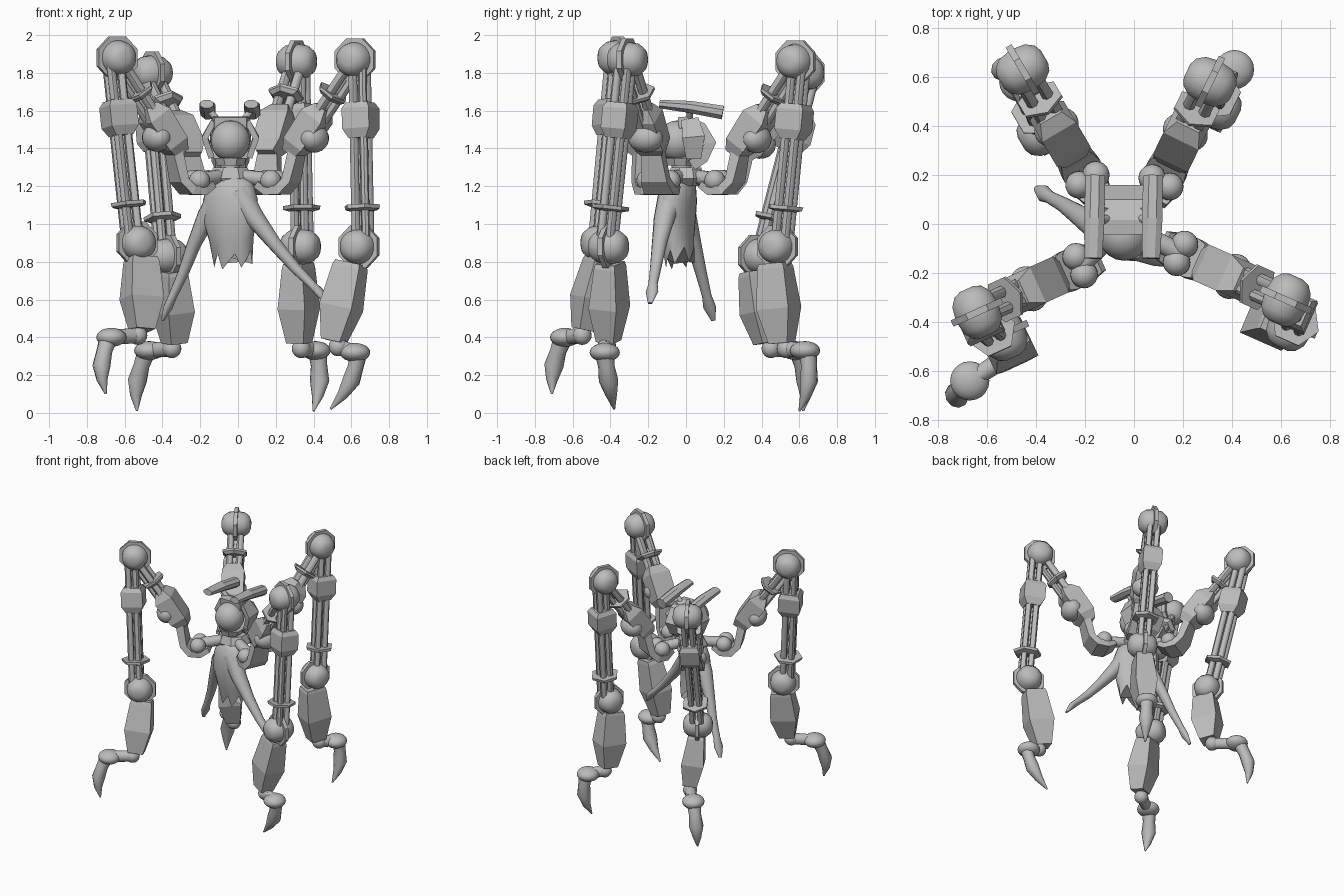
import bpy, bmesh, math
from mathutils import Vector, Matrix

if "Cube" in bpy.data.objects:
    bpy.data.objects.remove(bpy.data.objects["Cube"])

GREY = (0.5, 0.5, 0.5, 1)
grey = bpy.data.materials.new("plain grey")
grey.use_nodes = True
grey.diffuse_color = GREY
grey.node_tree.nodes["Principled BSDF"].inputs["Base Color"].default_value = GREY
UP = Vector((0, 0, 1))
X = Vector((1, 0, 0))


def finish(name, bm, smooth):
    bmesh.ops.recalc_face_normals(bm, faces=bm.faces)
    mesh = bpy.data.meshes.new(name)
    bm.to_mesh(mesh)
    bm.free()
    mesh.materials.append(grey)
    if smooth:
        mesh.shade_smooth()
        mesh.set_sharp_from_angle(angle=math.radians(45))
    ob = bpy.data.objects.new(name, mesh)
    bpy.context.collection.objects.link(ob)
    return ob


def loft(name, stations, side, sides=12, smooth=True, jag=0):
    """Skin rings (centre, half width along side, half width across) along a path."""
    bm = bmesh.new()
    rings = []
    pts = [Vector(s[0]) for s in stations]
    grow = 1 / math.cos(math.pi / sides)
    for i, (c, u, v) in enumerate(stations):
        tangent = (pts[min(i + 1, len(pts) - 1)] - pts[max(i - 1, 0)]).normalized()
        a = (side - tangent * side.dot(tangent)).normalized()
        b = tangent.cross(a)
        ring = []
        for k in range(sides):
            ang = math.tau * (k + 0.5) / sides
            p = pts[i] + (a * math.cos(ang) * u + b * math.sin(ang) * v) * grow
            if i == len(stations) - 1:
                p.z -= jag * (k % 3)
            ring.append(bm.verts.new(p))
        rings.append(ring)
    for r, s in zip(rings, rings[1:]):
        for k in range(sides):
            j = (k + 1) % sides
            bm.faces.new((r[k], r[j], s[j], s[k]))
    bm.faces.new(rings[0])
    bm.faces.new(rings[-1])
    return finish(name, bm, smooth)


def bar(name, a, b, rings, side, sides=4, smooth=False, shift=Vector()):
    """Straight loft whose rings are (fraction from a to b, u, v)."""
    return loft(name, [(a.lerp(b, t) + shift, u, v) for t, u, v in rings], side, sides, smooth)


def ball(name, centre, r, axis=UP, half=None):
    """Sphere of radius r, stretched to the given half length on its axis."""
    bm = bmesh.new()
    rot = UP.rotation_difference(axis).to_matrix().to_4x4()
    size = Matrix.Diagonal((r, r, half or r, 1))
    bmesh.ops.create_uvsphere(bm, u_segments=20, v_segments=12, radius=1,
                              matrix=Matrix.Translation(centre) @ rot @ size)
    return finish(name, bm, True)


def joint(name, c, n, direction):
    """Barrel-shaped joint with an octagonal flange standing in the plane of the leg."""
    loft(name + "_barrel", [(c + n * d * s, r, r) for s, d, r in
                            ((-1, 0.104, 0.03), (-1, 0.092, 0.06), (-1, 0.06, 0.084), (1, 0, 0.094),
                             (1, 0.06, 0.084), (1, 0.092, 0.06), (1, 0.104, 0.03))], direction, 20)
    loft(name + "_flange", [(c - n * 0.014, 0.112, 0.112), (c + n * 0.014, 0.112, 0.112)],
         direction, 8, False)


def leg(label, hip, knee, ankle, heel, pad, tip):
    hip, knee, ankle, heel, pad, tip = map(Vector, (hip, knee, ankle, heel, pad, tip))
    out = (knee - hip)
    out.z = 0
    out.normalize()
    n = UP.cross(out)
    name = label + "_"
    # Hip: link to the hub, twin knobs and a cradle below them
    loft(name + "hip_link", [(HUB, 0.035, 0.035), (hip, 0.04, 0.04)], n)
    for s in (-1, 1):
        ball(name + "hip_knob", hip + n * s * 0.04, 0.056)
    cradle = [hip - out * 0.08 - UP * 0.02, hip - out * 0.02 - UP * 0.055,
              hip + out * 0.05 - UP * 0.05, hip + out * 0.1 + UP * 0.0, hip.lerp(knee, 0.3)]
    loft(name + "hip_cradle", [(c, u, v) for c, u, v in
                               zip(cradle, (0.06, 0.08, 0.085, 0.075, 0.05),
                                   (0.018, 0.022, 0.025, 0.025, 0.03))], n, 4, False)
    # Thigh: armoured box, side bulge, twin rods and collar
    bar(name + "thigh_armour", hip, knee,
        [(0.22, 0.05, 0.04), (0.3, 0.08, 0.062), (0.53, 0.08, 0.068), (0.61, 0.05, 0.035)], n)
    down = (knee - hip).cross(n).normalized()
    if down.z > 0:
        down = -down
    ball(name + "thigh_bulge", hip.lerp(knee, 0.4) + down * 0.055, 0.076, n, 0.095)
    for s in (-1, 1):
        bar(name + "thigh_rod", hip, knee, [(0.5, 0.024, 0.024), (0.97, 0.024, 0.024)],
            n, 8, True, n * s * 0.035)
    bar(name + "thigh_ram", hip, knee, [(0.5, 0.02, 0.02), (0.95, 0.02, 0.02)],
        n, 8, True, down * 0.05)
    bar(name + "thigh_collar", hip, knee,
        [(0.69, 0.06, 0.06), (0.715, 0.085, 0.075), (0.735, 0.085, 0.075)], n, 6)
    joint(name + "knee", knee, n, out)
    # Middle segment: rod bundle, housing and collar, set slightly outward
    outset = out * 0.025
    for u, v in ((1, 1), (-1, 1), (1, -1), (-1, -1)):
        bar(name + "middle_rod", knee, ankle, [(0.02, 0.021, 0.021), (0.95, 0.021, 0.021)],
            n, 8, True, outset + n * u * 0.028 + out * v * 0.028)
    bar(name + "middle_housing", knee, ankle, [(0.23, 0.055, 0.06), (0.26, 0.07, 0.078),
        (0.37, 0.07, 0.078), (0.42, 0.05, 0.05)], n, shift=outset)
    bar(name + "middle_collar", knee, ankle, [(0.78, 0.085, 0.09), (0.8, 0.085, 0.085),
        (0.81, 0.055, 0.055)], n, 6, shift=outset)
    joint(name + "ankle", ankle, n, out)
    # Shin armour
    bar(name + "shin_armour", ankle, heel, [(0.17, 0.055, 0.07), (0.22, 0.06, 0.078),
        (0.64, 0.08, 0.094), (1, 0.05, 0.055)], n, shift=-outset)
    # Foot: heel knob, neck, pad and hooked claw
    ball(name + "heel_knob", heel - UP * 0.03, 0.05)
    loft(name + "foot_neck", [(heel - UP * 0.03, 0.04, 0.04), (pad, 0.04, 0.035)], UP)
    ball(name + "foot_pad", pad, 0.08, UP, 0.05)
    reach = pad - heel
    reach.z = 0
    reach = reach.normalized() * 0.045
    loft(name + "claw", [(pad + reach * 0.4, 0.05, 0.045),
                         (pad.lerp(tip, 0.25) + reach * 0.8, 0.042, 0.04),
                         (pad.lerp(tip, 0.5) + reach, 0.05, 0.045),
                         (pad.lerp(tip, 0.75) + reach * 0.7, 0.03, 0.028),
                         (tip, 0.005, 0.005)], n, 10)


# Legs
HUB = Vector((-0.04, 0, 1.26))
leg("front_right", (-0.22, -0.17, 1.23), (-0.64, -0.36, 1.88), (-0.535, -0.45, 0.9),
    (-0.53, -0.55, 0.44), (-0.67, -0.64, 0.40), (-0.70, -0.71, 0.10))
leg("front_left", (0.19, -0.12, 1.23), (0.62, -0.31, 1.87), (0.64, -0.41, 0.88),
    (0.53, -0.42, 0.38), (0.62, -0.43, 0.32), (0.49, -0.38, 0.02))
leg("back_right", (-0.19, 0.18, 1.23), (-0.455, 0.63, 1.80), (-0.37, 0.38, 0.83),
    (-0.35, 0.45, 0.37), (-0.47, 0.58, 0.33), (-0.535, 0.62, 0.01))
leg("back_left", (0.11, 0.17, 1.23), (0.31, 0.58, 1.86), (0.33, 0.485, 0.88),
    (0.335, 0.53, 0.37), (0.41, 0.63, 0.33), (0.40, 0.60, 0.01))

# Torso with a ragged hem, turned slightly
across = Vector((0.92, -0.38, 0))
loft("torso", [((-0.04, -0.03, 1.25), 0.07, 0.05), ((-0.04, -0.035, 1.21), 0.125, 0.08),
               ((-0.04, -0.045, 1.13), 0.15, 0.092), ((-0.045, -0.05, 1.03), 0.15, 0.09),
               ((-0.035, -0.045, 0.92), 0.122, 0.08), ((-0.025, -0.03, 0.86), 0.105, 0.07)],
     across, 18, True, 0.04)
# Arms
loft("right_arm", [((-0.08, -0.035, 1.16), 0.07, 0.07), ((-0.165, 0, 1.04), 0.05, 0.055),
                   ((-0.23, 0.04, 0.90), 0.036, 0.04), ((-0.29, 0.08, 0.74), 0.028, 0.03),
                   ((-0.345, 0.11, 0.62), 0.022, 0.025), ((-0.37, 0.125, 0.56), 0.022, 0.034),
                   ((-0.40, 0.145, 0.49), 0.008, 0.012)], across)
loft("left_arm", [((0.0, -0.075, 1.16), 0.07, 0.07), ((0.09, -0.115, 1.03), 0.05, 0.055),
                  ((0.19, -0.14, 0.90), 0.036, 0.04), ((0.30, -0.16, 0.77), 0.028, 0.03),
                  ((0.39, -0.175, 0.68), 0.022, 0.025), ((0.43, -0.18, 0.64), 0.022, 0.034),
                  ((0.47, -0.19, 0.58), 0.008, 0.012)], across)
# Neck and hub
loft("hub", [((-0.04, 0, 1.2), 0.08, 0.08), ((-0.04, 0, 1.24), 0.12, 0.10),
             ((-0.04, 0, 1.3), 0.09, 0.08)], X, 8, False)
loft("neck", [((-0.04, -0.02, 1.25), 0.05, 0.05), ((-0.04, -0.03, 1.4), 0.055, 0.055)], X)
loft("neck_collar", [((-0.04, -0.03, 1.31), 0.07, 0.07), ((-0.04, -0.03, 1.35), 0.085, 0.08)],
     X, 8, False)
# Head and its angular hood
ball("head", Vector((-0.04, -0.045, 1.44)), 0.105, UP, 0.108)
arch = [(-0.04, 1.535), (0.01, 1.54), (0.08, 1.51), (0.13, 1.43), (0.09, 1.35), (0.03, 1.31)]
loft("hood", [((-0.04, y, z), w, 0.03) for (y, z), w in
              zip(arch, (0.085, 0.095, 0.105, 0.11, 0.10, 0.08))], X, 4, False)
for s in (-1, 1):
    loft("hood_cheek", [((-0.04 + s * 0.085, 0.02, 1.55), 0.045, 0.016),
                        ((-0.04 + s * 0.135, 0.04, 1.46), 0.06, 0.016),
                        ((-0.04 + s * 0.10, 0.04, 1.35), 0.04, 0.016)],
         Vector((0, 1, 0)), 4, False)
    # Horn bars on short stalks
    x = -0.04 + s * 0.118
    loft("horn_bar", [((x - 0.008, -0.14, 1.635), 0.036, 0.022),
                      ((x - 0.004, 0.02, 1.62), 0.042, 0.032),
                      ((x, 0.195, 1.59), 0.04, 0.036)], X, 8, False)
    loft("horn_stalk", [((-0.04 + s * 0.06, 0.02, 1.54), 0.018, 0.018),
                        ((x, 0.02, 1.61), 0.016, 0.016)], X, 8)
